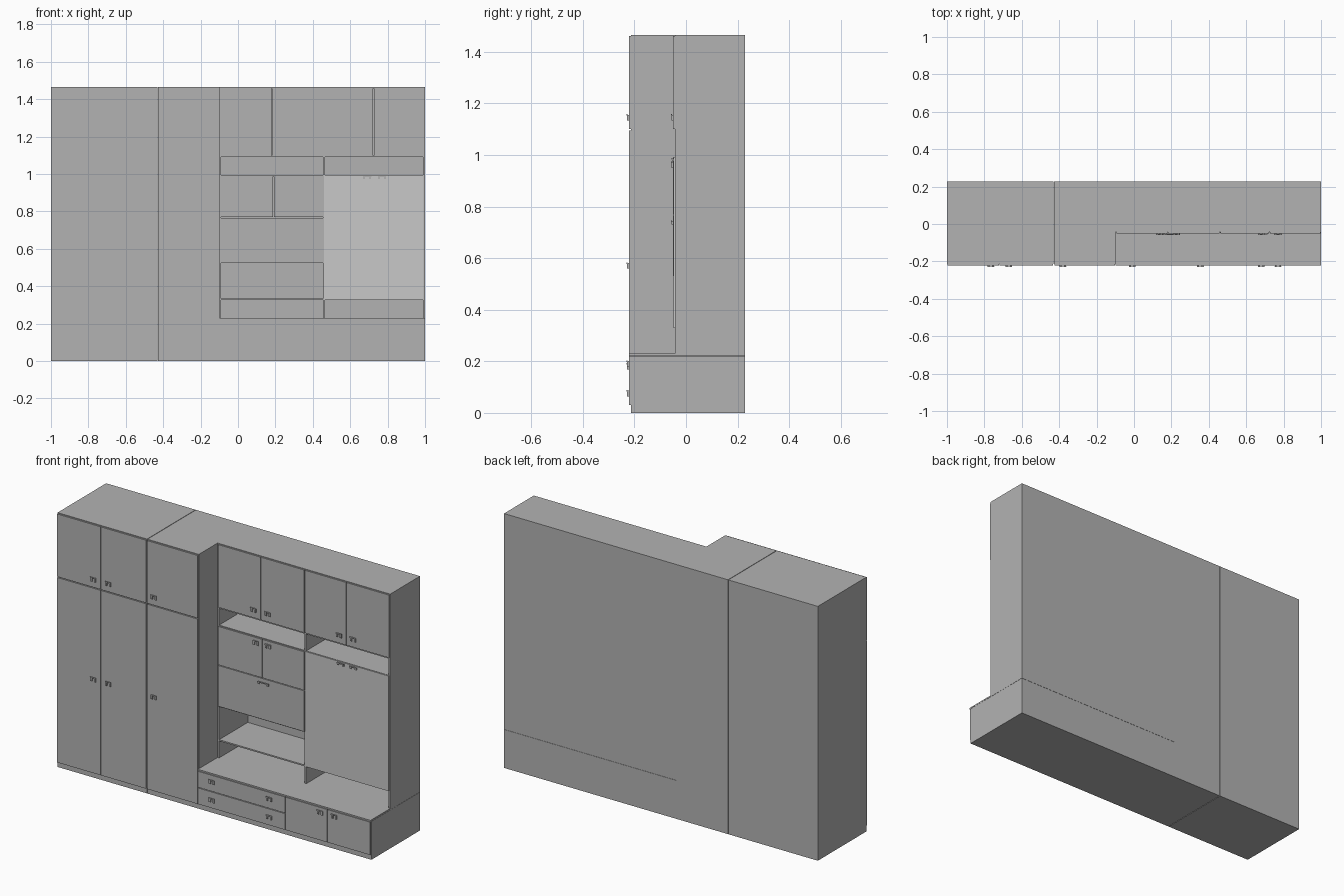
import bpy
import bmesh
from mathutils import Vector

cube = bpy.data.objects.get("Cube")
if cube:
    bpy.data.objects.remove(cube, do_unlink=True)


def material(name, value):
    mat = bpy.data.materials.new(name)
    mat.use_nodes = True
    colour = (value, value, value, 1)
    mat.diffuse_color = colour
    mat.node_tree.nodes["Principled BSDF"].inputs["Base Color"].default_value = colour
    return mat


GREY = material("cabinet grey", 0.45)
PALE = material("pale grey", 0.58)


def boxes(name, spans, mat=GREY):
    """One object from boxes given as ((x0, x1), (y0, y1), (z0, z1))."""
    bm = bmesh.new()
    for span in spans:
        made = bmesh.ops.create_cube(bm, size=1)["verts"]
        for v in made:
            v.co = Vector([(a + b) / 2 + c * (b - a) for (a, b), c in zip(span, v.co)])
    mesh = bpy.data.meshes.new(name)
    bm.to_mesh(mesh)
    bm.free()
    mesh.materials.append(mat)
    obj = bpy.data.objects.new(name, mesh)
    bpy.context.collection.objects.link(obj)
    return obj


# Main depths and levels
BACK = 0.228
DEEP, DEEP_DOOR = -0.214, -0.222      # wardrobe and base: body and door fronts
WALL, WALL_DOOR = -0.043, -0.05       # shallow upper part: body and door fronts
TOP, COUNTER = 1.465, 0.23
GAP = 0.004


def fronts(name, front, body, columns, rows):
    """Door or drawer fronts for every column and row, with narrow gaps."""
    boxes(name, [((x0 + GAP / 2, x1 - GAP / 2), (front, body), (z0, z1))
                 for x0, x1 in columns for z0, z1 in rows])


def pulls(name, front, places, width=0.036, drop=0.022):
    """Bow pulls: a cross bar with two hanging feet."""
    parts = []
    for x, z in places:
        w = width / 2
        parts.append(((x - w, x + w), (front - 0.008, front - 0.004), (z + 0.008, z + 0.014)))
        for side in (-1, 1):
            cx = x + side * (w - 0.006)
            parts.append(((cx - 0.005, cx + 0.005), (front - 0.006, front),
                          (z + 0.011 - drop, z + 0.011)))
    boxes(name, parts)


# Wardrobe and narrow cupboard carcasses
boxes("wardrobe_body", [((-1, -0.430), (DEEP, BACK), (0, TOP))])
boxes("cupboard_body", [((-0.427, -0.1), (DEEP, BACK), (0, TOP))])
tall = [(-1, -0.72), (-0.72, -0.43), (-0.427, -0.1)]
fronts("tall_doors", DEEP_DOOR, DEEP, tall, [(0.03, 1.095)])
fronts("top_doors", DEEP_DOOR, DEEP, tall, [(1.1, 1.461)])
pulls("wardrobe_pulls", DEEP_DOOR,
      [(x, z) for x in (-0.765, -0.67, -0.38) for z in (0.57, 1.145)])

# Low base cabinet with counter
boxes("base_body", [((-0.1, 1), (DEEP, BACK), (0, 0.221))])
boxes("counter", [((-0.1, 1), (DEEP_DOOR, BACK), (0.222, COUNTER))])
fronts("drawer_fronts", DEEP_DOOR, DEEP, [(-0.1, 0.457)], [(0.03, 0.123), (0.127, 0.219)])
fronts("base_doors", DEEP_DOOR, DEEP, [(0.457, 0.724), (0.724, 1)], [(0.03, 0.219)])
pulls("base_pulls", DEEP_DOOR,
      [(x, z) for x in (-0.01, 0.355) for z in (0.075, 0.18)] + [(0.68, 0.19), (0.77, 0.19)])

# Upper frame: back, uprights and top
boxes("back_panel", [((-0.1, 1), (0.218, BACK), (COUNTER, TOP))])
boxes("uprights", [((x, x + 0.01), (WALL, 0.218), (COUNTER, TOP)) for x in (-0.1, 0.455, 0.99)])
bays = [(-0.09, 0.455), (0.465, 0.99)]
boxes("top_panel", [((a, b), (WALL, 0.218), (1.457, TOP)) for a, b in bays])

# Horizontal shelves in both bays
boxes("shelves", [((a, b), (WALL, 0.218), (z - 0.008, z))
                  for a, b in bays for z in (0.335, 0.995, 1.099)])
boxes("flap_cabinet_floor", [((-0.09, 0.455), (WALL, 0.218), (0.525, 0.534))])

# Upper doors
fronts("wall_doors", WALL_DOOR, WALL,
       [(-0.095, 0.18), (0.18, 0.459), (0.461, 0.724), (0.724, 0.998)], [(1.1, 1.461)])
pulls("wall_pulls", WALL_DOOR, [(x, 1.145) for x in (0.135, 0.226, 0.68, 0.77)])

# Small double doors above a drop flap
fronts("small_doors", WALL_DOOR, WALL, [(-0.095, 0.19), (0.19, 0.459)], [(0.769, 0.99)])
fronts("drop_flap", WALL_DOOR, WALL, [(-0.095, 0.459)], [(0.53, 0.765)])
pulls("small_door_pulls", WALL_DOOR, [(0.15, 0.96), (0.228, 0.96)])
pulls("flap_pull", WALL_DOOR, [(0.197, 0.732)], 0.07, 0.012)

# Large pale fold-down panel
boxes("fold_down_panel", [((0.461, 0.992), (WALL_DOOR + 0.002, WALL), (0.33, 0.993))], PALE)
pulls("fold_down_pulls", WALL_DOOR + 0.002, [(0.69, 0.975), (0.77, 0.975)], 0.045, 0.012)
